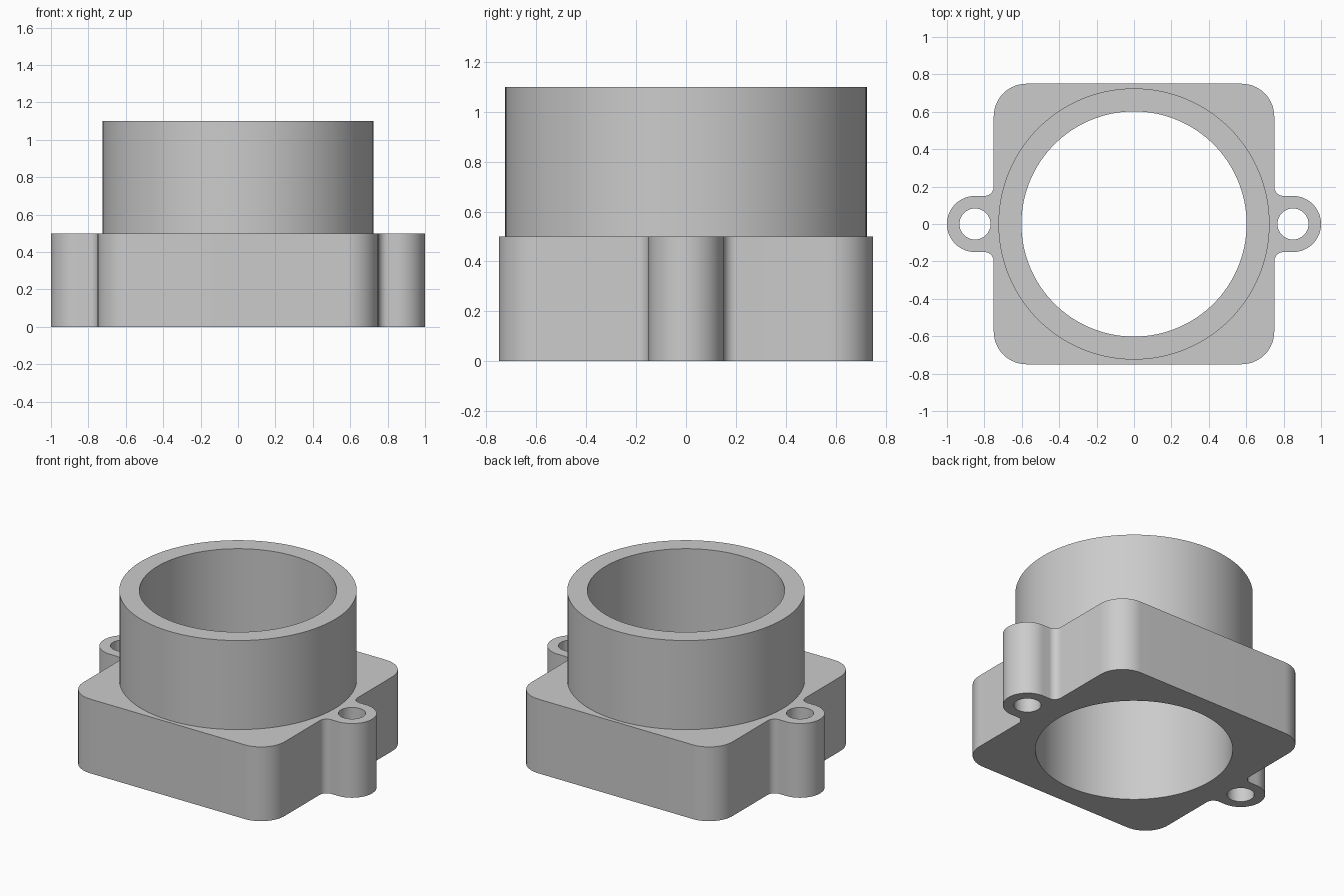
import bpy
import bmesh
from math import cos, sin, pi, radians

cube = bpy.data.objects.get("Cube")
if cube:
    bpy.data.objects.remove(cube, do_unlink=True)

# Main dimensions
HALF, CORNER = 0.75, 0.175          # square base
EAR_X, EAR_R, FILLET = 0.85, 0.15, 0.05
HOLE_R, BORE_R, COLLAR_R = 0.083, 0.602, 0.725
BASE_TOP, COLLAR_TOP = 0.5, 1.1


def arc(cx, cy, r, start, end, steps):
    angles = [radians(start + (end - start) * i / steps) for i in range(steps + 1)]
    return [(cx + r * cos(a), cy + r * sin(a)) for a in angles]


def circle(cx, r, steps):
    return arc(cx, 0, r, 0, 360, steps)[:-1]


def base_outline():
    """Rounded square with a filleted ear on each side, counter-clockwise."""
    c = HALF - CORNER
    half = arc(EAR_X, 0, EAR_R, -90, 90, 32)
    half += arc(HALF + FILLET, EAR_R + FILLET, FILLET, 270, 180, 10)
    half += arc(c, c, CORNER, 0, 90, 16)
    half += arc(-c, c, CORNER, 90, 180, 16)
    half += arc(-HALF - FILLET, EAR_R + FILLET, FILLET, 0, -90, 10)
    return half + [(-x, -y) for x, y in half]


bm = bmesh.new()


def ring(points, z):
    verts = [bm.verts.new((x, y, z)) for x, y in points]
    edges = [bm.edges.new((verts[i - 1], verts[i])) for i in range(len(verts))]
    return verts, edges


def wall(points, z0, z1):
    """Vertical wall; returns the edges of its lower and upper rims."""
    low, low_edges = ring(points, z0)
    high, high_edges = ring(points, z1)
    for i in range(len(low)):
        bm.faces.new((low[i - 1], low[i], high[i], high[i - 1]))
    return low_edges, high_edges


def cap(*loops):
    """Flat face between an outer loop and the loops of its holes."""
    edges = [e for loop in loops for e in loop]
    bmesh.ops.triangle_fill(bm, use_beauty=True, use_dissolve=False,
                            edges=edges, normal=(0, 0, 1))


# Walls of the base, ear holes, collar and through bore
base_low, base_high = wall(base_outline(), 0, BASE_TOP)
holes = [wall(circle(side * EAR_X, HOLE_R, 40), 0, BASE_TOP) for side in (-1, 1)]
collar_low, collar_high = wall(circle(0, COLLAR_R, 128), BASE_TOP, COLLAR_TOP)
bore_low, bore_high = wall(circle(0, BORE_R, 128), 0, COLLAR_TOP)

# Underside, flange top and collar rim
cap(base_low, bore_low, *[h[0] for h in holes])
cap(base_high, collar_low, *[h[1] for h in holes])
cap(collar_high, bore_high)
bmesh.ops.recalc_face_normals(bm, faces=bm.faces)

mesh = bpy.data.meshes.new("flanged_collar")
bm.to_mesh(mesh)
bm.free()
part = bpy.data.objects.new("flanged_collar", mesh)
bpy.context.collection.objects.link(part)

# Plain grey material
grey = bpy.data.materials.new("plain_grey")
grey.use_nodes = True
colour = (0.6, 0.6, 0.6, 1)
grey.diffuse_color = colour
grey.node_tree.nodes["Principled BSDF"].inputs["Base Color"].default_value = colour
mesh.materials.append(grey)

# Smooth walls with crisp rims
bpy.ops.object.select_all(action="DESELECT")
part.select_set(True)
bpy.context.view_layer.objects.active = part
bpy.ops.object.shade_smooth_by_angle(angle=radians(30))
